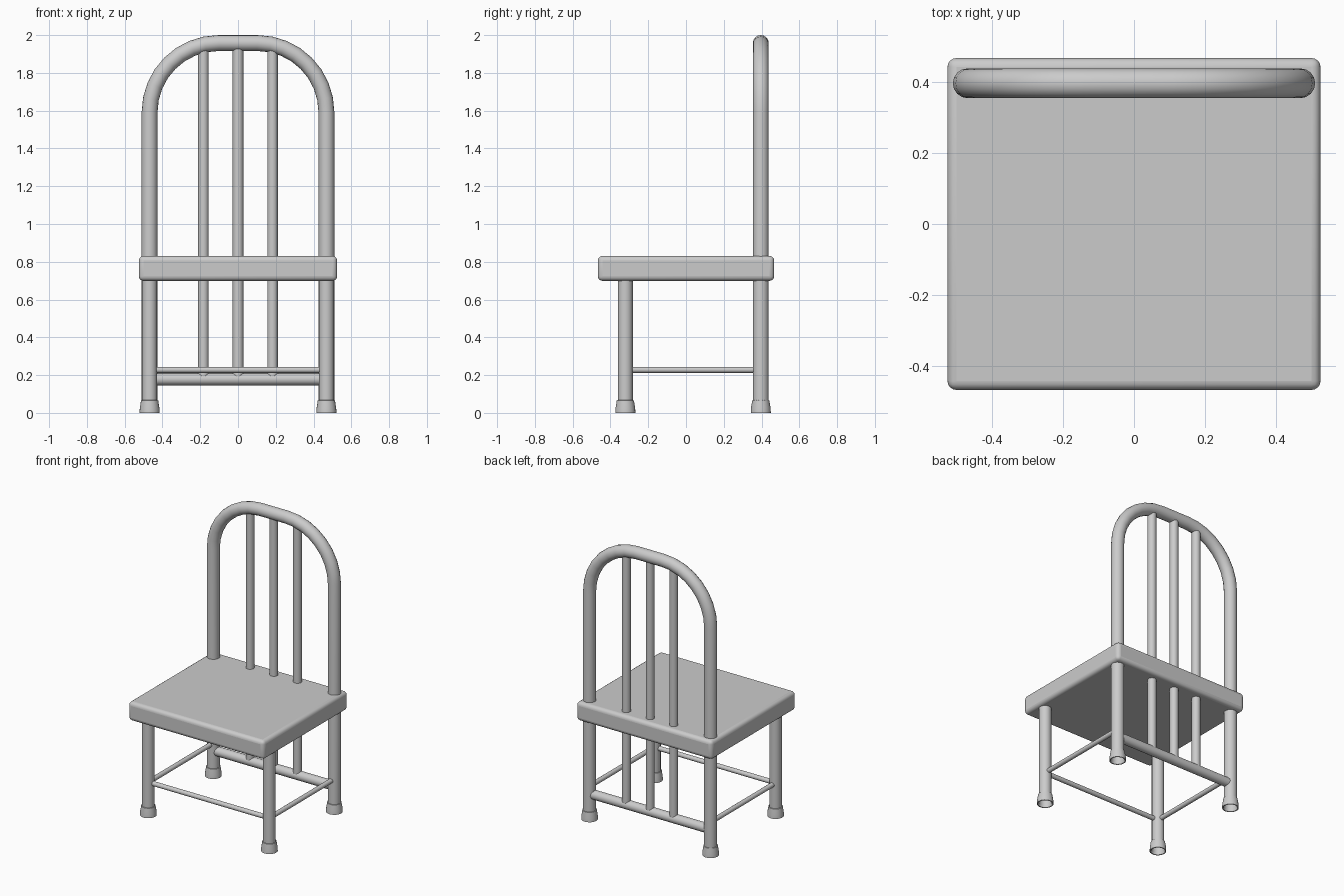
import bpy, math

if "Cube" in bpy.data.objects:
    bpy.data.objects.remove(bpy.data.objects["Cube"])

LEG_X, BACK_Y, FRONT_Y = 0.468, 0.396, -0.321


def tube(name, points, radius, caps=False):
    """Round tube along a list of points."""
    curve = bpy.data.curves.new(name, 'CURVE')
    curve.dimensions = '3D'
    curve.bevel_depth = radius
    curve.bevel_resolution = 6
    curve.use_fill_caps = caps
    spline = curve.splines.new('POLY')
    spline.points.add(len(points) - 1)
    for p, co in zip(spline.points, points):
        p.co = (*co, 1)
    obj = bpy.data.objects.new(name, curve)
    bpy.context.collection.objects.link(obj)
    return obj


def lathe(name, profile, location, sides=24):
    """Open revolved shell from (radius, z) pairs."""
    verts = [(r * math.cos(2 * math.pi * i / sides), r * math.sin(2 * math.pi * i / sides), z)
             for r, z in profile for i in range(sides)]
    faces = [(k * sides + i, k * sides + (i + 1) % sides,
              (k + 1) * sides + (i + 1) % sides, (k + 1) * sides + i)
             for k in range(len(profile) - 1) for i in range(sides)]
    mesh = bpy.data.meshes.new(name)
    mesh.from_pydata(verts, [], faces)
    obj = bpy.data.objects.new(name, mesh)
    obj.location = location
    bpy.context.collection.objects.link(obj)
    smooth(obj)


def smooth(obj):
    bpy.ops.object.select_all(action='DESELECT')
    obj.select_set(True)
    bpy.context.view_layer.objects.active = obj
    bpy.ops.object.shade_smooth_by_angle(angle=math.radians(35))


# Seat: rounded slab
bpy.ops.mesh.primitive_cube_add(size=1, location=(0, 0, 0.765))
seat = bpy.context.object
seat.name = "seat"
seat.scale = (1.05, 0.934, 0.132)
bpy.ops.object.transform_apply(location=False, rotation=False, scale=True)
bevel = seat.modifiers.new("rounded_edges", 'BEVEL')
bevel.width = 0.025
bevel.segments = 4
smooth(seat)

# Back frame: both rear legs and the arch in one bent tube
arc_r, arc_x, arc_z = 0.366, 0.102, 1.592
right = [(LEG_X, 0.008)] + [(arc_x + arc_r * math.cos(a), arc_z + arc_r * math.sin(a))
                            for a in (math.pi / 2 * i / 8 for i in range(9))]
path = right + [(-x, z) for x, z in reversed(right)]
tube("back_frame", [(x, BACK_Y, z) for x, z in path], 0.042)

# Back spindles and the lower back rail they stand on
for x in (-0.183, 0, 0.183):
    tube("back_spindle", [(x, BACK_Y, 0.178), (x, BACK_Y, 1.95)], 0.028)
tube("lower_back_rail", [(-0.45, BACK_Y, 0.178), (0.45, BACK_Y, 0.178)], 0.032)

# Front legs, side stretchers and flared feet
foot_profile = [(0.042, 0.03), (0.046, 0), (0.053, 0), (0.052, 0.025), (0.047, 0.055), (0.046, 0.066), (0.041, 0.067)]
for s in (-1, 1):
    x = s * LEG_X
    tube("front_leg", [(x, FRONT_Y, 0.008), (x, FRONT_Y, 0.72)], 0.04)
    tube("side_stretcher", [(x, FRONT_Y + 0.02, 0.228), (x, BACK_Y - 0.02, 0.228)], 0.016)
    for y in (FRONT_Y, BACK_Y):
        lathe("foot", foot_profile[::-1], (x, y, 0))
tube("front_stretcher", [(-0.45, FRONT_Y, 0.228), (0.45, FRONT_Y, 0.228)], 0.016)
